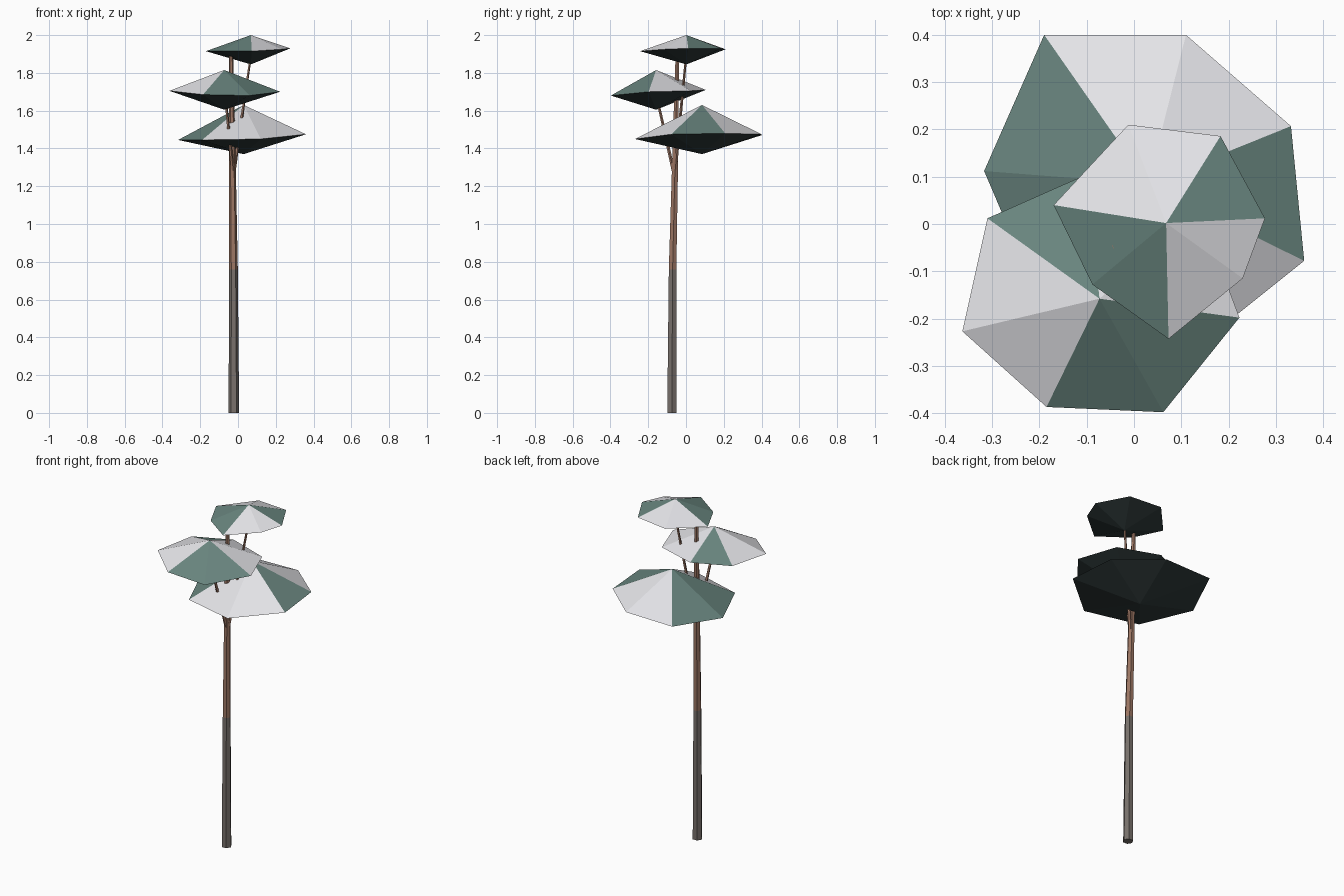
import bpy, bmesh, math
from mathutils import Vector

if "Cube" in bpy.data.objects:
    bpy.data.objects.remove(bpy.data.objects["Cube"])


def material(name, rgb):
    m = bpy.data.materials.new(name)
    m.diffuse_color = (*rgb, 1.0)
    m.use_nodes = True
    m.node_tree.nodes["Principled BSDF"].inputs["Base Color"].default_value = m.diffuse_color
    return m


SNOW = material("snow", (0.78, 0.78, 0.81))
NEEDLES = material("needles", (0.14, 0.235, 0.21))
SHADE = material("needle_underside", (0.03, 0.045, 0.045))
BARK_LOW = material("lower_bark", (0.19, 0.165, 0.15))
BARK_TOP = material("upper_bark", (0.33, 0.18, 0.125))


def finish(bm, name, mats):
    bmesh.ops.recalc_face_normals(bm, faces=bm.faces)
    mesh = bpy.data.meshes.new(name)
    bm.to_mesh(mesh)
    bm.free()
    for m in mats:
        mesh.materials.append(m)
    ob = bpy.data.objects.new(name, mesh)
    bpy.context.collection.objects.link(ob)
    return ob


def tube(name, stations, sides, mat):
    """Tapered flat-sided limb through (x, y, z, radius) stations."""
    bm = bmesh.new()
    rings = []
    for x, y, z, r in stations:
        rings.append([bm.verts.new((x + r * math.cos(a), y + r * math.sin(a), z))
                      for a in (2 * math.pi * i / sides for i in range(sides))])
    for lo, hi in zip(rings, rings[1:]):
        for i in range(sides):
            j = (i + 1) % sides
            bm.faces.new((lo[i], lo[j], hi[j], hi[i]))
    bm.faces.new(rings[0][::-1])
    bm.faces.new(rings[-1])
    return finish(bm, name, [mat])


def canopy(name, centre, top_z, bottom_z, rim, snowy):
    """Faceted double cone; the listed upper facets carry snow."""
    bm = bmesh.new()
    top = bm.verts.new((*centre, top_z))
    bottom = bm.verts.new((*centre, bottom_z))
    ring = [bm.verts.new(p) for p in rim]
    for i, v in enumerate(ring):
        w = ring[(i + 1) % len(ring)]
        bm.faces.new((top, v, w)).material_index = 0 if i in snowy else 1
        bm.faces.new((bottom, w, v)).material_index = 2
    return finish(bm, name, [SNOW, NEEDLES, SHADE])


# Trunk in two bark tones, then the two side branches
tube("lower_trunk", [(-0.022, -0.075, 0, 0.028), (-0.024, -0.071, 0.76, 0.023)], 6, BARK_LOW)
tube("upper_trunk", [(-0.024, -0.071, 0.76, 0.023), (-0.031, -0.056, 1.40, 0.0175),
                     (-0.037, -0.045, 1.947, 0.01)], 6, BARK_TOP)
tube("middle_branch", [(-0.028, -0.066, 1.28, 0.010), (-0.066, -0.152, 1.66, 0.007)], 5, BARK_TOP)
tube("top_branch", [(-0.022, -0.058, 1.28, 0.010), (0.066, 0.0, 1.88, 0.006)], 5, BARK_TOP)

# Lower canopy
canopy("lower_canopy", (0.03, 0.085), 1.63, 1.37,
       [(-0.19, 0.40, 1.47), (0.11, 0.40, 1.475), (0.332, 0.207, 1.48), (0.36, -0.078, 1.475),
        (0.12, -0.27, 1.45), (-0.19, -0.185, 1.445), (-0.317, 0.112, 1.445)], {0, 1, 3, 4})

# Middle canopy
canopy("middle_canopy", (-0.073, -0.158), 1.815, 1.605,
       [(-0.31, 0.012, 1.71), (-0.363, -0.227, 1.705), (-0.185, -0.387, 1.685), (0.062, -0.398, 1.68),
        (0.223, -0.198, 1.70), (0.14, 0.025, 1.705), (-0.10, 0.105, 1.71)], {0, 1, 4, 5})

# Top canopy
canopy("top_canopy", (0.068, 0.002), 2.0, 1.845,
       [(-0.012, 0.21, 1.925), (0.183, 0.186, 1.93), (0.277, 0.012, 1.93), (0.23, -0.115, 1.925),
        (0.073, -0.243, 1.915), (-0.088, -0.128, 1.915), (-0.17, 0.04, 1.915)], {0, 2, 3, 6})
